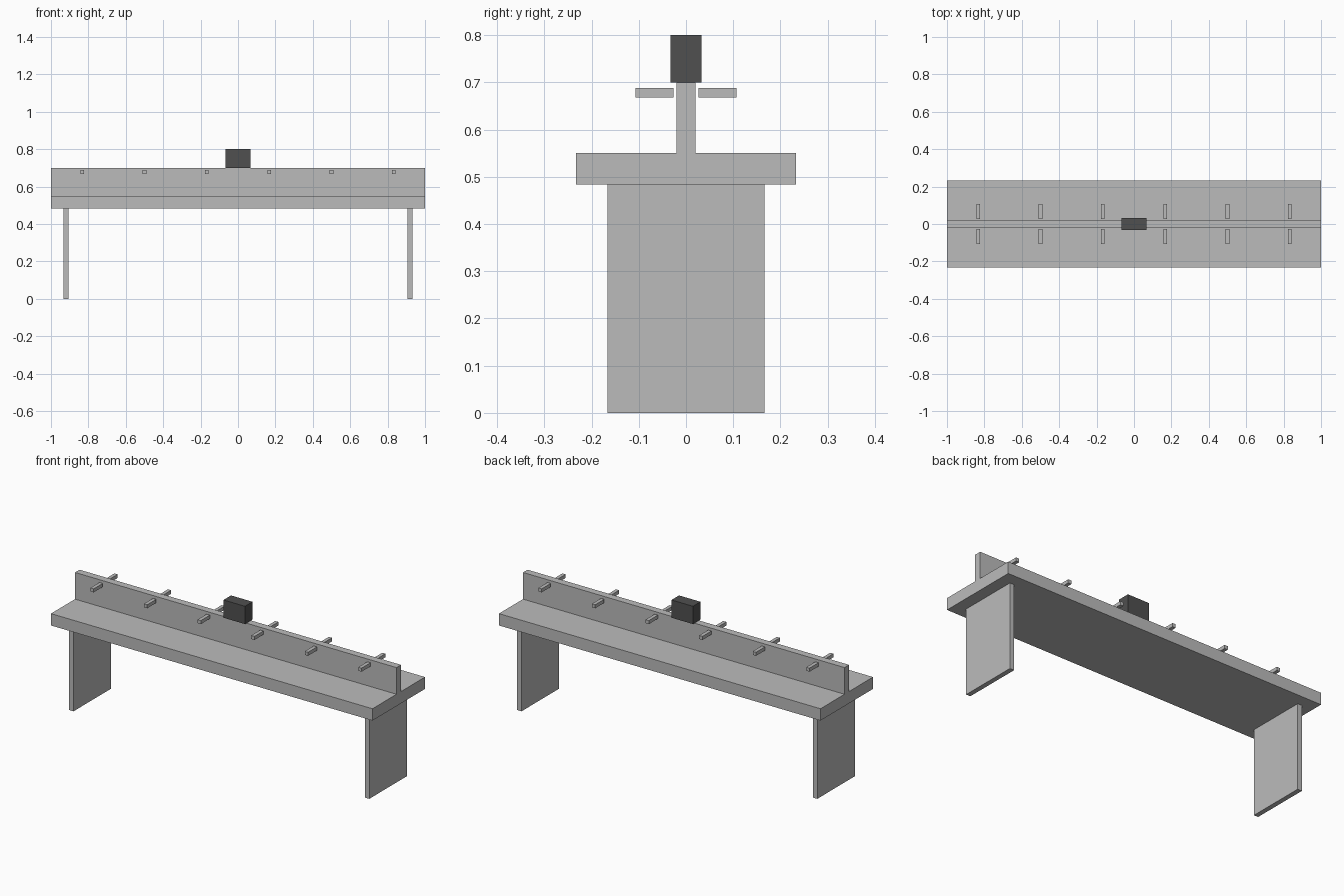
import bpy

cube = bpy.data.objects.get("Cube")
if cube:
    bpy.data.objects.remove(cube, do_unlink=True)


def make_material(name, value):
    mat = bpy.data.materials.new(name)
    mat.use_nodes = True
    colour = (value, value, value, 1.0)
    mat.diffuse_color = colour
    mat.node_tree.nodes["Principled BSDF"].inputs["Base Color"].default_value = colour
    return mat


def box(name, size, centre, mat):
    bpy.ops.mesh.primitive_cube_add(size=1, location=centre)
    obj = bpy.context.object
    obj.name = name
    obj.scale = size
    bpy.ops.object.transform_apply(location=False, rotation=False, scale=True)
    obj.data.materials.append(mat)
    return obj


light_grey = make_material("light grey", 0.5)
dark_grey = make_material("dark grey", 0.08)

LEG_H, SLAB_TOP, PANEL_TOP = 0.4833, 0.55, 0.70

# Bench slab and upright centre panel
box("seat_slab", (2, 0.4667, SLAB_TOP - LEG_H), (0, 0, (SLAB_TOP + LEG_H) / 2), light_grey)
box("centre_panel", (2, 0.04, PANEL_TOP - SLAB_TOP), (0, 0, (PANEL_TOP + SLAB_TOP) / 2), light_grey)

# Plank legs
for side, x in (("left", 0.92), ("right", -0.92)):
    box(f"{side}_leg", (0.0267, 0.3333, LEG_H), (x, 0, LEG_H / 2), light_grey)

# Rows of pegs on both sides of the panel
for side, y in (("front", -0.0667), ("back", 0.0667)):
    for i in range(6):
        box(f"{side}_peg_{i + 1}", (0.02, 0.08, 0.02), ((i - 2.5) / 3, y, 0.678), light_grey)

# Dark block on top of the panel
box("top_block", (0.1333, 0.0667, 0.1), (0, 0, PANEL_TOP + 0.05), dark_grey)
